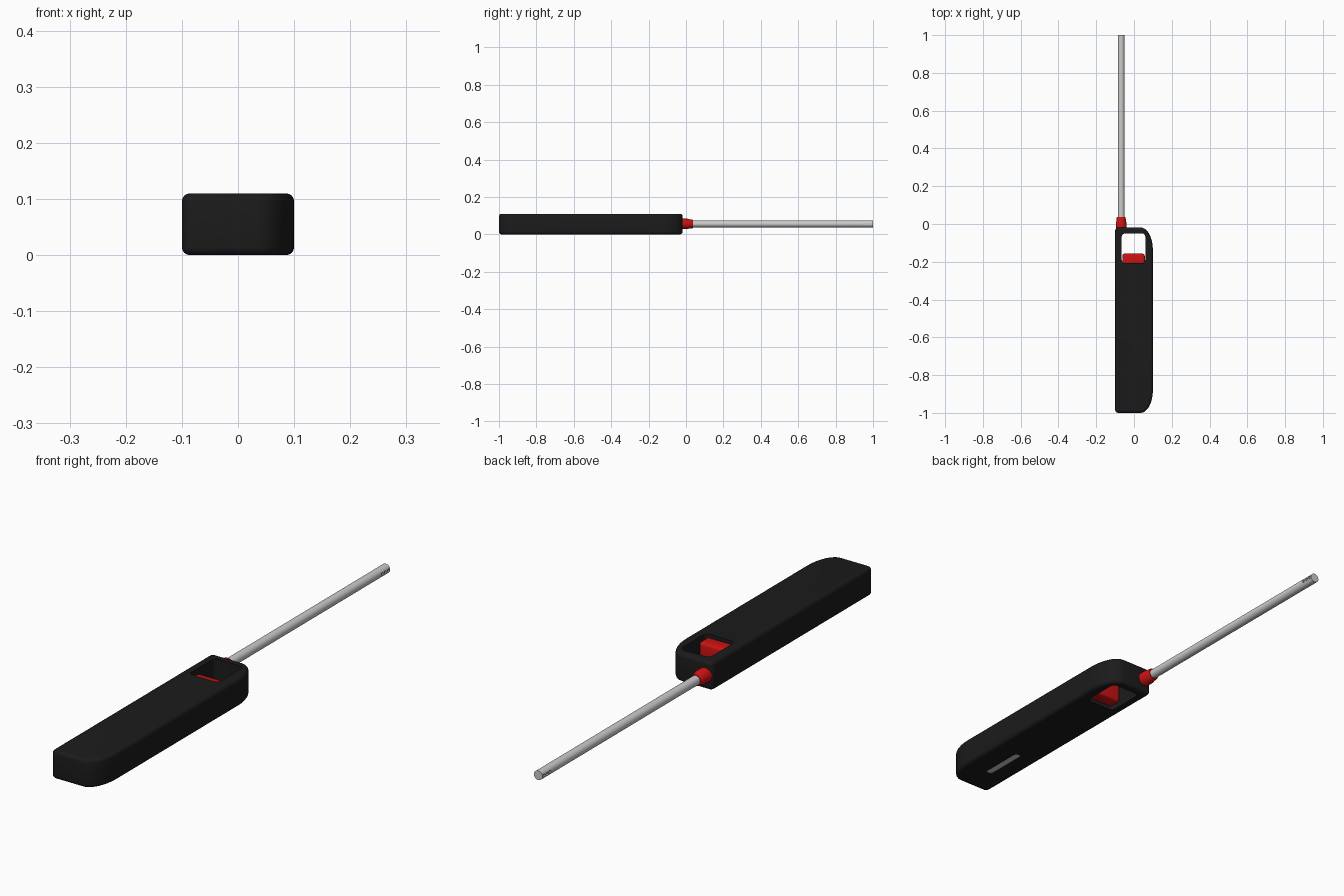
import bpy, math
from mathutils import Vector

if "Cube" in bpy.data.objects:
    bpy.data.objects.remove(bpy.data.objects["Cube"])


def material(name, rgb):
    m = bpy.data.materials.new(name)
    m.diffuse_color = (*rgb, 1)
    m.use_nodes = True
    m.node_tree.nodes["Principled BSDF"].inputs["Base Color"].default_value = m.diffuse_color
    return m


black = material("black_plastic", (0.011, 0.011, 0.011))
red = material("red_plastic", (0.6, 0.006, 0.006))


def activate(ob):
    bpy.ops.object.select_all(action='DESELECT')
    ob.select_set(True)
    bpy.context.view_layer.objects.active = ob


def smooth(ob, mat=None):
    activate(ob)
    bpy.ops.object.shade_smooth_by_angle(angle=math.radians(35))
    if mat:
        ob.data.materials.clear()
        ob.data.materials.append(mat)


def mesh_object(name, verts, faces):
    me = bpy.data.meshes.new(name)
    me.from_pydata(verts, [], faces)
    ob = bpy.data.objects.new(name, me)
    bpy.context.collection.objects.link(ob)
    return ob


def rounded_plate(name, x0, x1, y0, y1, z0, z1, left, right, seg=8):
    """Upright prism; left/right are (rx, ry) elliptical corner radii."""
    pts = []
    corners = [(x1, y1, -1, -1, right, 0), (x0, y1, 1, -1, left, 90),
               (x0, y0, 1, 1, left, 180), (x1, y0, -1, 1, right, 270)]
    for x, y, sx, sy, (rx, ry), start in corners:
        for i in range(seg + 1):
            a = math.radians(start + 90 * i / seg)
            pts.append((x + sx * rx + rx * math.cos(a), y + sy * ry + ry * math.sin(a)))
    n = len(pts)
    verts = [(x, y, z) for z in (z0, z1) for x, y in pts]
    faces = [tuple(reversed(range(n))), tuple(range(n, 2 * n))]
    faces += [(i, (i + 1) % n, n + (i + 1) % n, n + i) for i in range(n)]
    return mesh_object(name, verts, faces)


def bevel(ob, width, seg=4):
    activate(ob)
    m = ob.modifiers.new("bevel", 'BEVEL')
    m.width, m.segments = width, seg
    m.limit_method, m.angle_limit = 'ANGLE', math.radians(50)
    bpy.ops.object.modifier_apply(modifier=m.name)


def cut(ob, cutter):
    cutter.hide_render = True
    activate(ob)
    m = ob.modifiers.new("cut", 'BOOLEAN')
    m.operation, m.object, m.solver = 'DIFFERENCE', cutter, 'EXACT'
    bpy.ops.object.modifier_apply(modifier=m.name)
    bpy.data.objects.remove(cutter, do_unlink=True)


def lathe_y(name, profile, x, z, n=32):
    """Revolve (y, radius) points around a line parallel to y, capped."""
    verts = [(x + r * math.cos(2 * math.pi * i / n), y, z + r * math.sin(2 * math.pi * i / n))
             for y, r in profile for i in range(n)]
    k = len(profile)
    faces = [tuple(range(n)), tuple(reversed(range((k - 1) * n, k * n)))]
    faces += [(j * n + i, (j + 1) * n + i, (j + 1) * n + (i + 1) % n, j * n + (i + 1) % n)
              for j in range(k - 1) for i in range(n)]
    return mesh_object(name, verts, faces)


# Handle with finger opening and fuel window recess underneath
handle = rounded_plate("handle", -0.1, 0.1, -1, -0.018, 0, 0.11, (0.018, 0.018), (0.065, 0.12))
bevel(handle, 0.014)
cut(handle, rounded_plate("opening_cutter", -0.065, 0.06, -0.207, -0.05, -0.1, 0.2,
                          (0.018, 0.018), (0.018, 0.018), 4))
cut(handle, rounded_plate("window_cutter", -0.025, 0.005, -0.885, -0.70, -0.05, 0.008,
                          (0.0148, 0.0148), (0.0148, 0.0148), 6))
smooth(handle, black)

# Fuel level window
window = rounded_plate("fuel_window", -0.026, 0.006, -0.886, -0.699, 0.004, 0.012,
                       (0.015, 0.015), (0.015, 0.015), 6)
smooth(window)

# Trigger
trigger = rounded_plate("trigger", -0.062, 0.057, -0.215, -0.157, 0.015, 0.096,
                        (0.012, 0.012), (0.012, 0.012), 4)
bevel(trigger, 0.01, 3)
smooth(trigger, red)

# Collar where the rod leaves the handle
RX, RZ = -0.068, 0.056
collar = lathe_y("collar", [(-0.03, 0.028), (0.008, 0.028), (0.016, 0.025), (0.033, 0.024),
                            (0.037, 0.021)], RX, RZ)
smooth(collar, red)

# Rod with small vent holes on both sides near the tip
rod = lathe_y("rod", [(0.0, 0.018), (1.0, 0.018)], RX, RZ)
for side in (-1, 1):
    for y in (0.953, 0.971, 0.989):
        bpy.ops.mesh.primitive_cylinder_add(vertices=12, radius=0.006, depth=0.012,
                                            location=(RX + side * 0.019, y, RZ),
                                            rotation=(0, math.pi / 2, 0))
        cut(rod, bpy.context.object)
smooth(rod)
